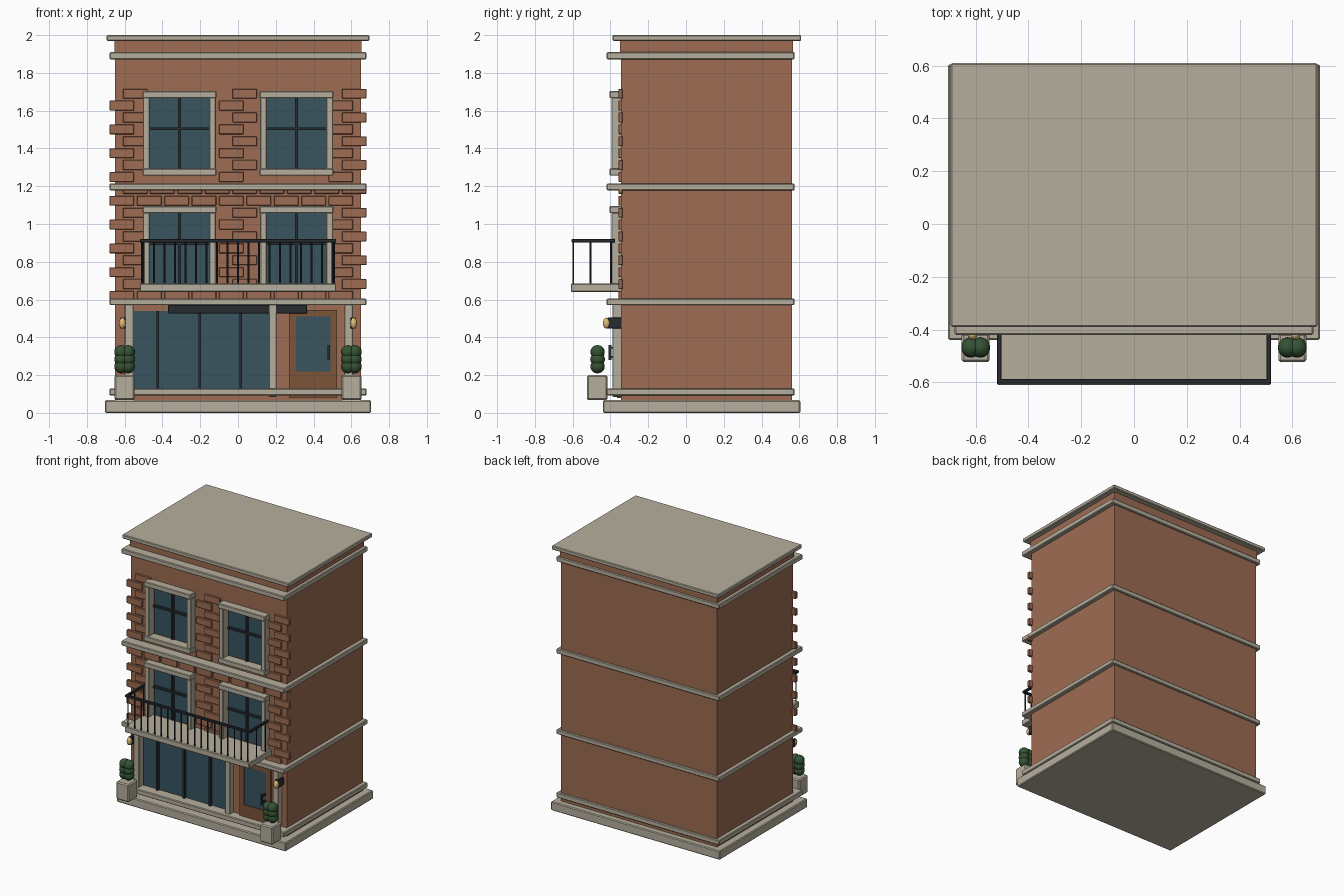
import bpy, bmesh
from mathutils import Matrix, Vector

if "Cube" in bpy.data.objects:
    bpy.data.objects.remove(bpy.data.objects["Cube"])


def material(name, r, g, b):
    m = bpy.data.materials.new(name)
    m.diffuse_color = (r, g, b, 1)
    m.use_nodes = True
    m.node_tree.nodes["Principled BSDF"].inputs["Base Color"].default_value = m.diffuse_color
    return m


BRICK = material("brick", 0.34, 0.15, 0.085)
STONE = material("stone", 0.47, 0.43, 0.34)
GLASS = material("glass", 0.04, 0.09, 0.115)
METAL = material("dark_metal", 0.02, 0.025, 0.03)
WOOD = material("wood", 0.20, 0.09, 0.04)
LEAF = material("leaf", 0.035, 0.085, 0.035)
GOLD = material("lamp_glow", 0.75, 0.5, 0.18)


def finish(name, bm, mat, bevel=0.0):
    mesh = bpy.data.meshes.new(name)
    bm.to_mesh(mesh)
    bm.free()
    ob = bpy.data.objects.new(name, mesh)
    bpy.context.collection.objects.link(ob)
    mesh.materials.append(mat)
    if bevel:
        mod = ob.modifiers.new("bevel", 'BEVEL')
        mod.width, mod.segments = bevel, 1
    return ob


def boxes(name, mat, ranges, bevel=0.0):
    """One object from boxes given as (x0, x1, y0, y1, z0, z1)."""
    bm = bmesh.new()
    for x0, x1, y0, y1, z0, z1 in ranges:
        c = Vector(((x0 + x1) / 2, (y0 + y1) / 2, (z0 + z1) / 2))
        size = Matrix.Diagonal((x1 - x0, y1 - y0, z1 - z0, 1))
        bmesh.ops.create_cube(bm, size=1, matrix=Matrix.Translation(c) @ size)
    return finish(name, bm, mat, bevel)


def balls(name, mat, centres, radii):
    bm = bmesh.new()
    for c in centres:
        bmesh.ops.create_uvsphere(bm, u_segments=16, v_segments=10, radius=1,
                                  matrix=Matrix.Translation(c) @ Matrix.Diagonal((*radii, 1)))
    for f in bm.faces:
        f.smooth = True
    return finish(name, bm, mat)


FRONT, BACK = -0.345, 0.56
WINDOWS = [(x, z) for x in (-0.31, 0.31) for z in (0.87, 1.48)]

# Brick body with recessed window and shopfront openings
wall = boxes("wall", BRICK, [(-0.65, 0.65, FRONT, BACK, 0.06, 1.975)])
holes = [(x - 0.16, x + 0.16, -0.5, -0.31, z - 0.19, z + 0.19) for x, z in WINDOWS]
holes.append((-0.55, 0.165, -0.5, -0.325, 0.12, 0.54))
cutter = boxes("opening_cutter", BRICK, holes)
cutter.hide_render = True
mod = wall.modifiers.new("openings", 'BOOLEAN')
mod.operation, mod.solver, mod.object = 'DIFFERENCE', 'EXACT', cutter
bpy.context.view_layer.objects.active = wall
bpy.ops.object.modifier_apply(modifier=mod.name)
bpy.data.objects.remove(cutter)

# Base, stone bands and roof
boxes("base", STONE, [(-0.705, 0.705, -0.44, 0.605, 0, 0.067)], 0.006)
for name, z0, z1 in (("plinth_band", 0.092, 0.13), ("first_floor_band", 0.57, 0.605),
                     ("second_floor_band", 1.178, 1.215), ("cornice", 1.872, 1.91)):
    boxes(name, STONE, [(-0.68, 0.68, -0.42, 0.575, z0, z1)], 0.005)
boxes("parapet", BRICK, [(-0.655, 0.655, -0.35, 0.567, 1.905, 1.975)])
boxes("roof_cap", STONE, [(-0.695, 0.695, -0.39, 0.61, 1.97, 2.0)], 0.005)

# Raised running-bond bricks on the facade, skipped around windows
bricks = []
for row in range(18):
    z = 1.69 - 0.063 * row
    for k in range(9):
        x = (-0.545 if row % 2 == 0 else -0.615) + 0.145 * k
        if x > 0.62:
            continue
        beside = any(abs(x - wx) < 0.21 and abs(z - wz) < 0.245 for wx, wz in WINDOWS)
        if not beside and (z < 1.2 or abs(abs(x) - 0.31) > 0.21):
            bricks.append((x - 0.065, x + 0.065, -0.358, -0.335, z - 0.026, z + 0.026))
boxes("facade_bricks", BRICK, bricks, 0.003)

# Windows: surround, glass and glazing bars
for i, (x, z) in enumerate(WINDOWS):
    boxes(f"window_frame_{i}", STONE, [
        (x - 0.195, x + 0.195, -0.405, -0.335, z + 0.187, z + 0.224),
        (x - 0.195, x + 0.195, -0.405, -0.335, z - 0.224, z - 0.187),
        (x - 0.193, x - 0.157, -0.395, -0.335, z - 0.19, z + 0.19),
        (x + 0.157, x + 0.193, -0.395, -0.335, z - 0.19, z + 0.19)], 0.004)
    boxes(f"window_glass_{i}", GLASS,
          [(x - 0.16, x + 0.16, -0.325, -0.305, z - 0.19, z + 0.19)])
    boxes(f"window_bars_{i}", METAL, [
        (x - 0.007, x + 0.007, -0.345, -0.32, z - 0.19, z + 0.19),
        (x - 0.16, x + 0.16, -0.345, -0.32, z + 0.018, z + 0.032)])

# Shopfront: pilasters, glass, mullions and blank sign board
boxes("pilasters", STONE, [(a, b, -0.39, -0.335, 0.085, 0.575) for a, b in
                           ((-0.6, -0.553), (0.163, 0.205), (0.563, 0.61))], 0.004)
boxes("shop_glass", GLASS, [(-0.55, 0.165, -0.34, -0.32, 0.12, 0.54)])
boxes("shop_mullions", METAL, [(x - 0.007, x + 0.007, -0.36, -0.33, 0.125, 0.54)
                               for x in (-0.425, -0.203, 0.015)])
boxes("sign_board", METAL, [(-0.37, 0.365, -0.39, -0.335, 0.527, 0.572)], 0.003)

# Door
boxes("door", WOOD, [
    (0.27, 0.306, -0.365, -0.335, 0.08, 0.545), (0.489, 0.525, -0.365, -0.335, 0.08, 0.545),
    (0.3, 0.495, -0.365, -0.335, 0.08, 0.22), (0.3, 0.495, -0.365, -0.335, 0.51, 0.545)])
boxes("door_glass", GLASS, [(0.3, 0.495, -0.358, -0.335, 0.215, 0.515)])
boxes("door_handle", METAL, [(0.473, 0.487, -0.41, -0.395, 0.28, 0.36),
                             (0.475, 0.485, -0.4, -0.355, 0.29, 0.3),
                             (0.475, 0.485, -0.4, -0.355, 0.34, 0.35)])

# Balcony slab, handrails and balusters
boxes("balcony_slab", STONE, [(-0.52, 0.52, -0.61, -0.335, 0.64, 0.685)], 0.005)
boxes("balcony_handrail", METAL, [
    (-0.52, 0.52, -0.605, -0.587, 0.903, 0.92),
    (-0.52, -0.502, -0.595, -0.375, 0.903, 0.92),
    (0.502, 0.52, -0.595, -0.375, 0.903, 0.92)], 0.002)
posts = [(-0.5 + i / 18, -0.597) for i in range(19)]
posts += [(s * 0.508, y) for s in (-1, 1) for y in (-0.505, -0.398)]
bm = bmesh.new()
for x, y in posts:
    bmesh.ops.create_cone(bm, cap_ends=True, segments=8, radius1=0.005, radius2=0.005,
                          depth=0.23, matrix=Matrix.Translation((x, y, 0.795)))
finish("balusters", bm, METAL)

# Planters with bushes and wall lamps, on both sides
for side, s in (("left", -1), ("right", 1)):
    x = s * 0.6
    boxes(f"planter_{side}", STONE,
          [(x - 0.053, x + 0.053, -0.523, -0.415, 0.067, 0.2)], 0.008)
    balls(f"bush_{side}", LEAF, [(x + dx, -0.468, z) for dx in (-0.018, 0.018)
                                 for z in (0.246, 0.322)], (0.037, 0.038, 0.037))
    balls(f"bush_middle_{side}", LEAF, [(x + dx, -0.468, 0.284) for dx in (-0.018, 0.018)],
          (0.037, 0.039, 0.037))
    boxes(f"lamp_mount_{side}", METAL,
          [(s * 0.61 - 0.014, s * 0.61 + 0.014, -0.415, -0.335, 0.446, 0.505)], 0.003)
    balls(f"lamp_{side}", GOLD, [(s * 0.612, -0.42, 0.475)], (0.018, 0.02, 0.029))
